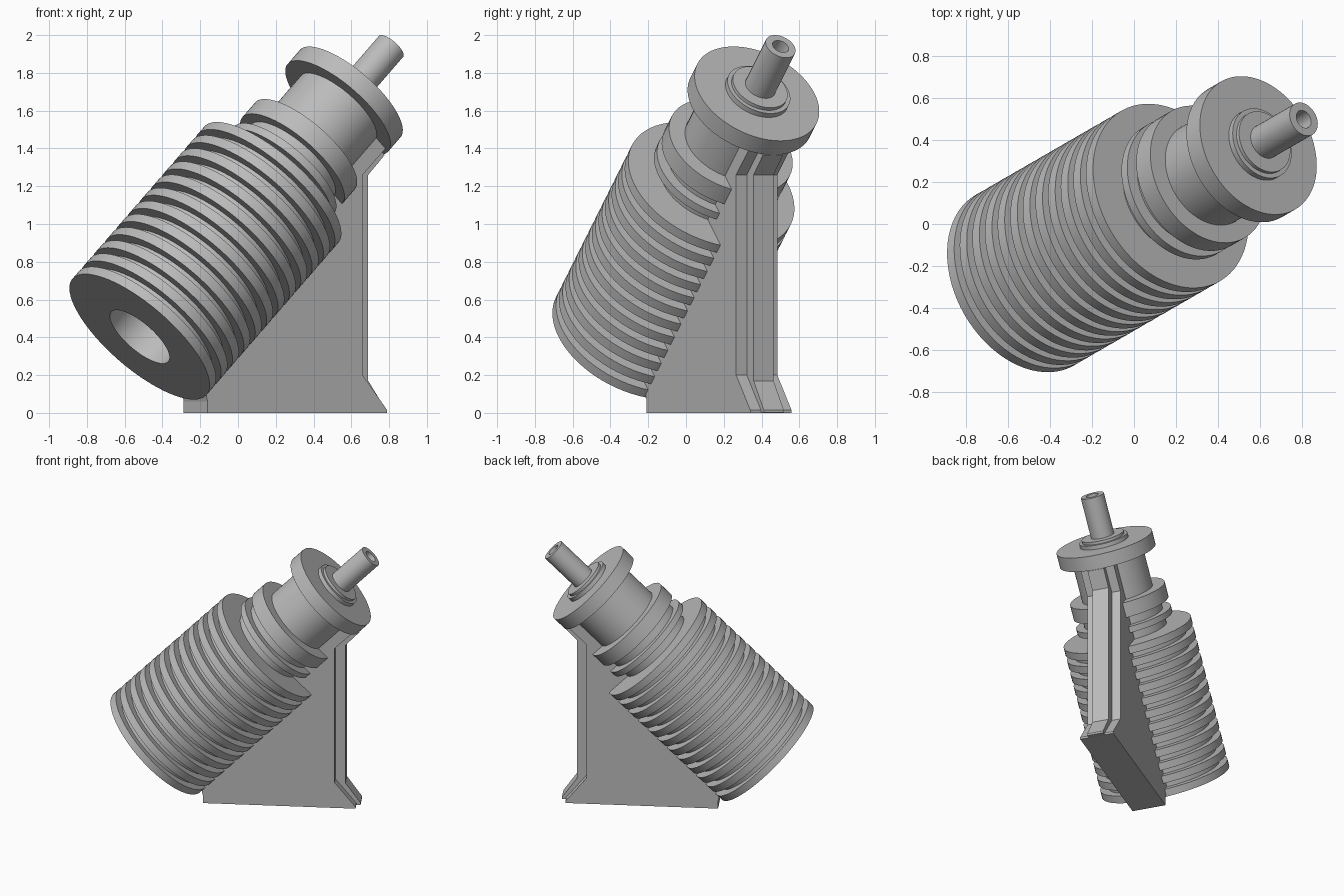
import bpy, bmesh, math
from mathutils import Matrix, Vector

if "Cube" in bpy.data.objects:
    bpy.data.objects.remove(bpy.data.objects["Cube"])

grey = bpy.data.materials.new("plain_grey")
grey.diffuse_color = (0.5, 0.5, 0.5, 1)
grey.use_nodes = True
grey.node_tree.nodes["Principled BSDF"].inputs["Base Color"].default_value = grey.diffuse_color

YAW = math.radians(30)
BASE = Vector((-0.521, -0.268, 0.403))        # centre of the lower end face
AXIS = Vector((math.cos(YAW), math.sin(YAW), 1)).normalized()   # 45 degree tilt
TILT = Matrix.Translation(BASE) @ AXIS.to_track_quat('Z', 'Y').to_matrix().to_4x4()


def finish(name, bm, smooth):
    bmesh.ops.recalc_face_normals(bm, faces=bm.faces)
    me = bpy.data.meshes.new(name)
    bm.to_mesh(me)
    bm.free()
    ob = bpy.data.objects.new(name, me)
    bpy.context.collection.objects.link(ob)
    me.materials.append(grey)
    if smooth:
        bpy.ops.object.select_all(action='DESELECT')
        ob.select_set(True)
        bpy.context.view_layer.objects.active = ob
        bpy.ops.object.shade_smooth_by_angle(angle=math.radians(30))
    return ob


def lathe(name, profile, steps=72):
    """Revolve (radius, distance along axis) points about the tilted axis."""
    bm = bmesh.new()
    vs = [bm.verts.new((r, 0, t)) for r, t in profile]
    edges = [bm.edges.new(pair) for pair in zip(vs, vs[1:])]
    bmesh.ops.spin(bm, geom=vs + edges, cent=(0, 0, 0), axis=(0, 0, 1),
                   angle=2 * math.pi, steps=steps, use_duplicate=False)
    bmesh.ops.remove_doubles(bm, verts=bm.verts, dist=1e-5)
    bm.transform(TILT)
    return finish(name, bm, True)


def plate(name, outline, p0, p1):
    """Upright slab: outline in (along, height), thickness from p0 to p1."""
    bm = bmesh.new()
    face = bm.faces.new([bm.verts.new((s, p0, z)) for s, z in outline])
    ext = bmesh.ops.extrude_face_region(bm, geom=[face])
    for v in ext["geom"]:
        if isinstance(v, bmesh.types.BMVert):
            v.co.y = p1
    bm.transform(Matrix.Rotation(YAW, 4, 'Z'))
    return finish(name, bm, False)


# Finned body with a blind bore in its lower end
FINS, THICK, LENGTH = 12, 0.055, 1.138
pitch = (LENGTH - THICK) / (FINS - 1)
body = [(0, 0.16), (0.2, 0.16), (0.2, 0)]
for i in range(FINS):
    t = i * pitch
    if i:
        body.append((0.41, t))
    body += [(0.47, t), (0.47, t + THICK)]
    if i < FINS - 1:
        body.append((0.41, t + THICK))
lathe("finned_body", body + [(0, LENGTH)])

# Neck with a thin ring and a wider collar
lathe("neck", [(0, 1.1), (0.29, 1.1), (0.29, 1.205), (0.35, 1.205), (0.35, 1.25),
               (0.29, 1.25), (0.29, 1.32), (0.35, 1.32), (0.35, 1.43),
               (0.26, 1.43), (0.26, 1.75), (0, 1.75)])

# Mounting flange with stepped boss
lathe("flange", [(0, 1.715), (0.353, 1.715), (0.353, 1.82), (0.178, 1.82),
                 (0.178, 1.85), (0.155, 1.85), (0.155, 1.87), (0, 1.87)])

# Hollow output shaft
lathe("shaft", [(0, 1.84), (0.085, 1.84), (0.085, 2.174), (0.045, 2.174),
                (0.045, 2.02), (0, 2.02)], 40)

# Thick support web under the body, flared at foot and head
plate("support_web", [(-0.244, 0), (0.854, 0), (0.854, 0.015), (0.704, 0.2),
                      (0.704, 1.26), (0.845, 1.4), (0.63, 1.615),
                      (-0.37, 0.615), (-0.244, 0.06)], -0.1, 0.152)

# Central rib along the back edge of the web
plate("back_rib", [(0.6, 0.001), (0.885, 0.001), (0.885, 0.015), (0.776, 0.17),
                   (0.776, 1.26), (0.876, 1.365), (0.75, 1.49), (0.6, 1.34)],
      -0.035, 0.087)
